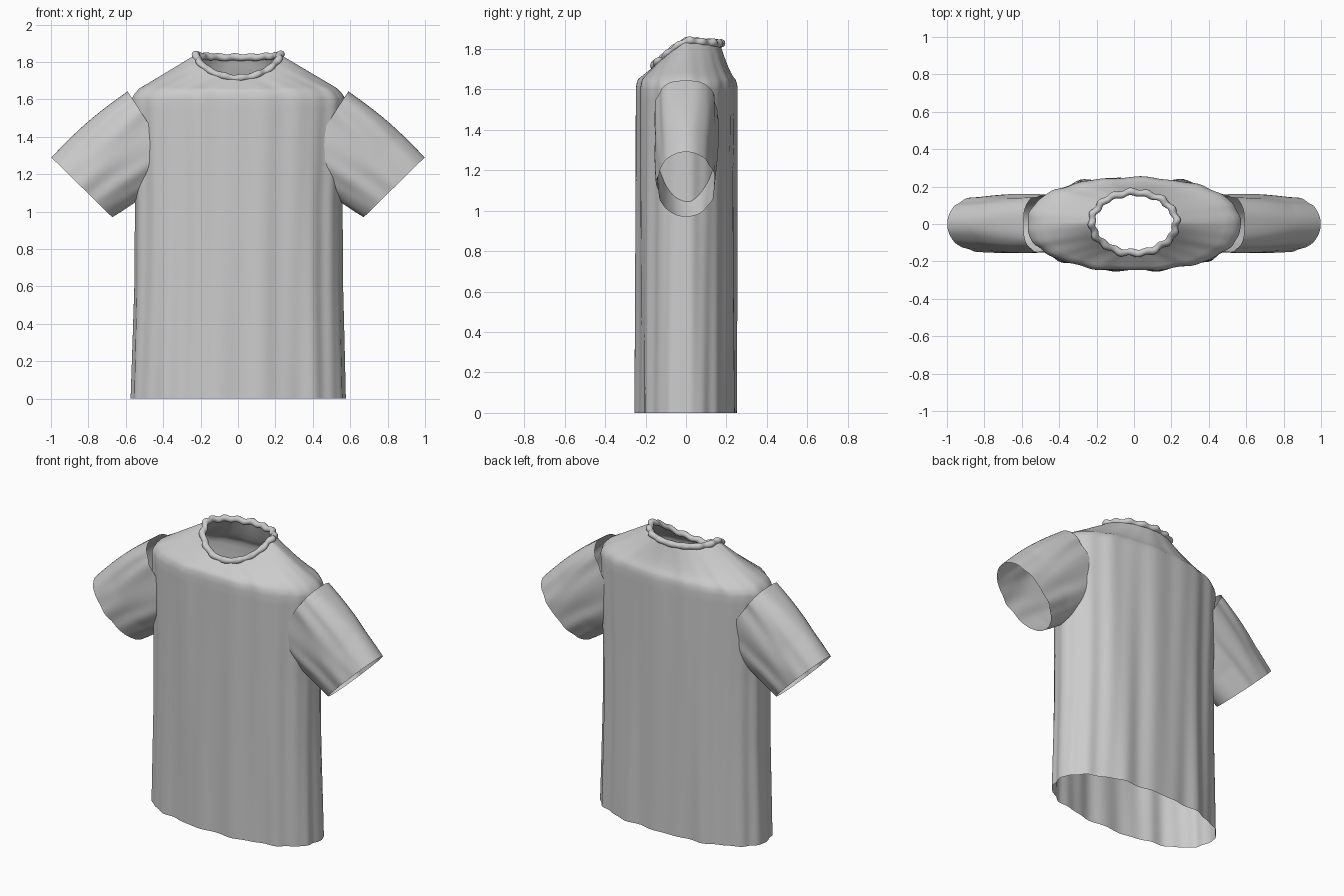
import bpy
from math import sin, cos, pi, copysign

if "Cube" in bpy.data.objects:
    bpy.data.objects.remove(bpy.data.objects["Cube"])


def loft(name, rings, close_path=False):
    """Skin closed rings of equal length into one smooth open (or looped) shell."""
    n, m = len(rings[0]), len(rings)
    verts = [p for r in rings for p in r]
    faces = []
    for i in range(m if close_path else m - 1):
        a, b = i * n, ((i + 1) % m) * n
        for j in range(n):
            k = (j + 1) % n
            faces.append((a + j, a + k, b + k, b + j))
    mesh = bpy.data.meshes.new(name)
    mesh.from_pydata(verts, [], faces)
    for p in mesh.polygons:
        p.use_smooth = True
    obj = bpy.data.objects.new(name, mesh)
    bpy.context.collection.objects.link(obj)
    return obj


def super_pt(a, e):
    """Point on a unit superellipse with exponent e."""
    c, s = cos(a), sin(a)
    return copysign(abs(c) ** (2 / e), c), copysign(abs(s) ** (2 / e), s)


def mix(a, b, t):
    return a + (b - a) * t


def sample(table, z):
    """Piecewise linear lookup in (z, value) pairs."""
    for (z0, v0), (z1, v1) in zip(table, table[1:]):
        if z <= z1:
            return mix(v0, v1, (z - z0) / (z1 - z0))
    return table[-1][1]


def neck(a):
    """Neckline: low scoop at the front, nearly level at the back."""
    s = sin(a)
    drop = 0.125 * abs(s) ** 1.3 if s < 0 else 0.015 * s
    return 0.225 * cos(a), 0.007 + 0.162 * s, 1.84 - drop


# Torso: vertical draped wall, then shoulders lofted to the neckline
N = 160
angles = [2 * pi * i / N for i in range(N)]
WIDTH = [(0, 0.572), (0.6, 0.556), (1.05, 0.554), (1.35, 0.564), (1.6, 0.57)]


def fold(a, z):
    amp = mix(0.0065, 0.0035, z / 1.6)
    return amp * (sin(13 * a + 0.7 * z) + 0.7 * sin(22 * a - 0.9 * z + 1) + 0.5 * sin(7 * a + 1.6 * z))


def wall_point(a, z):
    x, y = super_pt(a, 2.25)
    f = fold(a, z)
    return x * sample(WIDTH, z) + 0.6 * f * cos(a), y * 0.249 + f * sin(a), z


rings = [[wall_point(a, 1.6 * i / 32) for a in angles] for i in range(33)]
for t, rise in ((0.02, 0.018), (0.06, 0.035), (0.12, 0.045), (0.25, 0.045), (0.4, 0.045),
                (0.55, 0.045), (0.7, 0.045), (0.85, 0.045), (1.0, 0.045)):
    ring = []
    for a in angles:
        x0, y0, z0 = wall_point(a, 1.6)
        x1, y1, z1 = neck(a)
        s = max(0, (t - 0.05) / 0.95) ** (1 + 0.5 * max(0, sin(a)))
        ring.append((mix(x0, x1, t), mix(y0, y1, t), mix(z0 + rise, z1, s)))
    rings.append(ring)
loft("torso", rings)

# Sleeves: slanted open tubes whose inner end sits inside the torso
M = 72
for side, label in ((1, "right"), (-1, "left")):
    rings = []
    for i in range(25):
        t = i / 24
        bulge = 1 + 0.07 * sin(pi * t)
        cx, cz = mix(0.46, 0.835, t), mix(1.443, 1.13, t)
        hx, hz = mix(0.13, 0.163, t) * bulge, mix(0.2, 0.16, t) * bulge
        hy = mix(0.153, 0.143, t) * (1 + 0.04 * sin(pi * t))
        ring = []
        for j in range(M):
            a = 2 * pi * j / M
            u, v = super_pt(a, mix(3.0, 2.1, min(1, t * 1.5)))
            # diagonal drag folds running round the tube
            f = 1 + 0.028 * sin(9 * a + 2.5 * t) * abs(sin(a)) + 0.018 * sin(14 * a - 2 * t) * abs(sin(a))
            ring.append((side * (cx + u * hx), v * hy * f, cz + u * hz))
        rings.append(ring)
    loft(label + "_sleeve", rings)

# Collar: gathered round band following the neckline
rings = []
for i in range(128):
    a = 2 * pi * i / 128
    x, y, z = neck(a)
    w = 0.005 * sin(16 * a) + 0.002 * sin(9 * a)
    r = 0.019 + 0.0015 * sin(16 * a + 1)
    rings.append([(x + cos(a) * (w + r * cos(b)), y + sin(a) * (w + r * cos(b)), z + w * 0.5 + r * sin(b))
                  for b in (2 * pi * k / 14 for k in range(14))])
loft("collar", rings, close_path=True)
